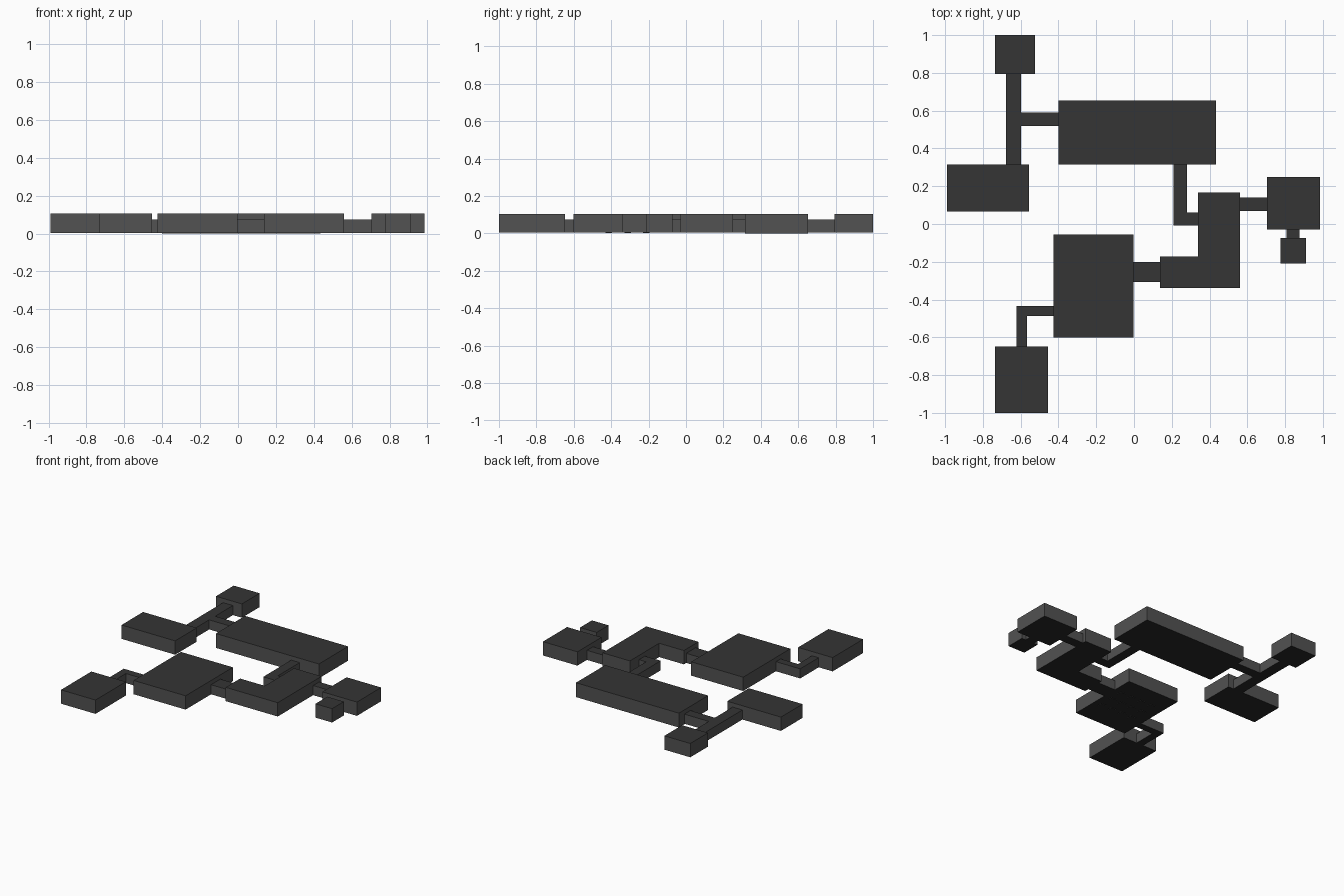
import bpy, bmesh

if "Cube" in bpy.data.objects:
    bpy.data.objects.remove(bpy.data.objects["Cube"])


def mat(name, v):
    m = bpy.data.materials.new(name)
    m.diffuse_color = (v, v, v, 1)
    m.use_nodes = True
    m.node_tree.nodes["Principled BSDF"].inputs["Base Color"].default_value = m.diffuse_color
    return m


MATS = [mat("wall_grey", 0.085), mat("ceiling_dark", 0.035), mat("floor_dark", 0.022)]
FLOOR, ROOM_TOP, HALL_TOP = 0.004, 0.105, 0.074


def prism(name, pts, z0, z1):
    """Extrude a counter-clockwise outline; colour walls, ceiling and floor."""
    bm = bmesh.new()
    face = bm.faces.new([bm.verts.new((x, y, z0)) for x, y in pts])
    ext = bmesh.ops.extrude_face_region(bm, geom=[face], use_keep_orig=True)
    top = [g for g in ext["geom"] if isinstance(g, bmesh.types.BMVert)]
    bmesh.ops.translate(bm, verts=top, vec=(0, 0, z1 - z0))
    bmesh.ops.recalc_face_normals(bm, faces=bm.faces[:])
    for f in bm.faces:
        f.normal_update()
        f.material_index = 1 if f.normal.z > 0.5 else 2 if f.normal.z < -0.5 else 0
    me = bpy.data.meshes.new(name)
    bm.to_mesh(me)
    bm.free()
    for m in MATS:
        me.materials.append(m)
    ob = bpy.data.objects.new(name, me)
    bpy.context.collection.objects.link(ob)
    return ob


def rect(x0, x1, y0, y1):
    return [(x0, y0), (x1, y0), (x1, y1), (x0, y1)]


# Rooms
rooms = {
    "north_closet": rect(-0.735, -0.525, 0.795, 1.0),
    "west_room": rect(-0.99, -0.555, 0.065, 0.315),
    "east_room": rect(0.705, 0.985, -0.03, 0.25),
    "east_closet": rect(0.775, 0.91, -0.21, -0.073),
    "central_room": rect(-0.425, -0.003, -0.602, -0.055),
    "south_room": rect(-0.735, -0.455, -1.0, -0.648),
    "corner_room": [(0.138, -0.34), (0.56, -0.34), (0.56, 0.167),
                    (0.338, 0.167), (0.338, -0.172), (0.138, -0.172)],
}
for name, pts in rooms.items():
    prism(name, pts, FLOOR, ROOM_TOP)
prism("great_hall", rect(-0.4, 0.435, 0.315, 0.653), 0, ROOM_TOP)

# Lower connecting corridors
halls = {
    "north_corridor": [(-0.678, 0.315), (-0.598, 0.315), (-0.598, 0.52), (-0.4, 0.52),
                       (-0.4, 0.59), (-0.598, 0.59), (-0.598, 0.795), (-0.678, 0.795)],
    "hall_corridor": [(0.21, -0.007), (0.338, -0.007), (0.338, 0.062),
                      (0.28, 0.062), (0.28, 0.315), (0.21, 0.315)],
    "east_corridor": rect(0.56, 0.705, 0.07, 0.14),
    "closet_corridor": rect(0.808, 0.877, -0.073, -0.03),
    "middle_corridor": rect(-0.003, 0.138, -0.308, -0.2),
    "south_corridor": [(-0.622, -0.648), (-0.567, -0.648), (-0.567, -0.488),
                       (-0.425, -0.488), (-0.425, -0.434), (-0.622, -0.434)],
}
for name, pts in halls.items():
    prism(name, pts, FLOOR, HALL_TOP)

# Furniture feet showing slightly through the central room floor
for i in range(4):
    for j in range(3):
        x, y = -0.35 + i * 0.085, -0.43 + j * 0.1
        prism("furniture_foot", rect(x, x + 0.045, y, y + 0.035), 0.002, 0.02)
